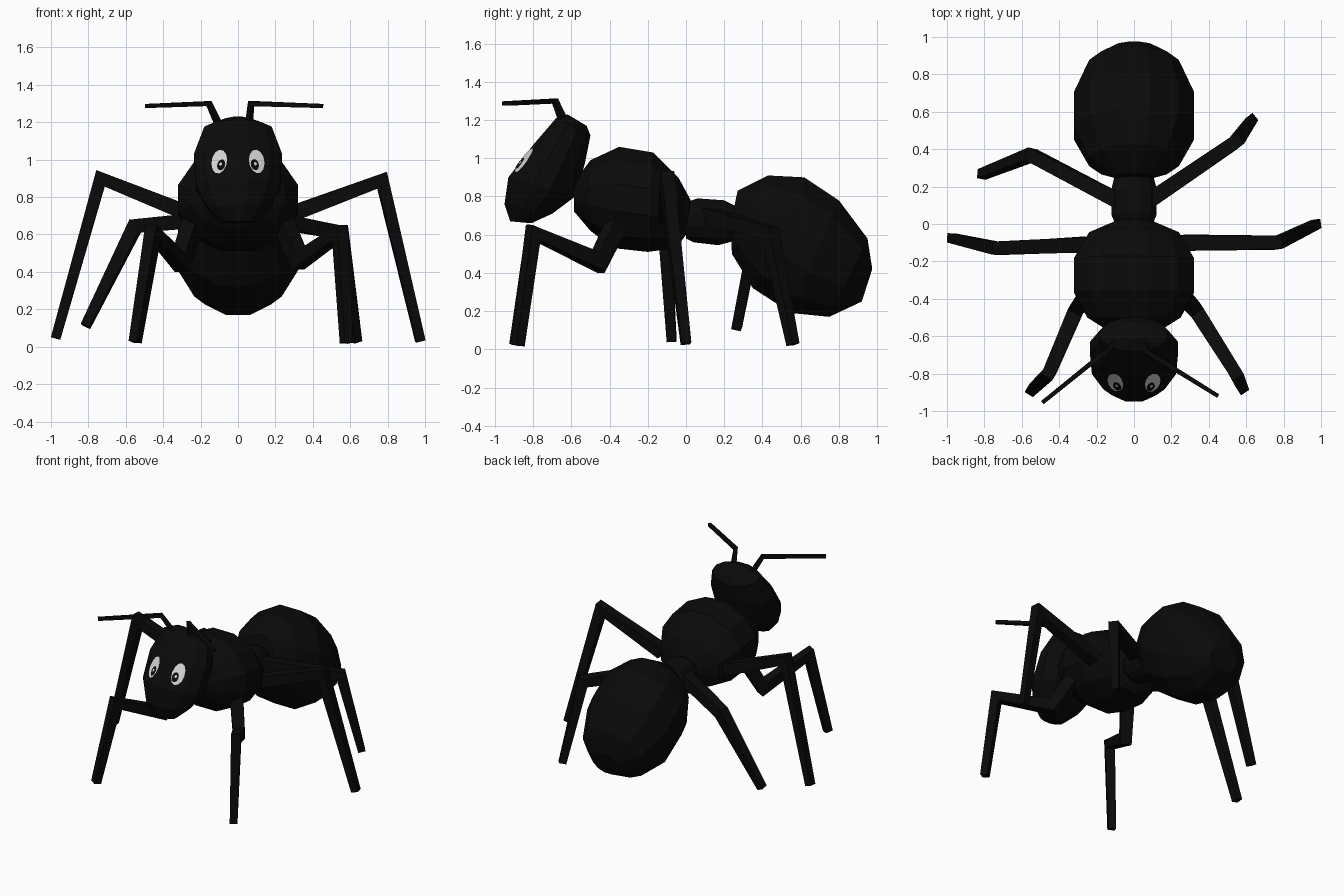
import bpy, bmesh, math
from mathutils import Vector
from mathutils.bvhtree import BVHTree

if "Cube" in bpy.data.objects:
    bpy.data.objects.remove(bpy.data.objects["Cube"])


def material(name, rgb):
    m = bpy.data.materials.new(name)
    m.diffuse_color = (*rgb, 1)
    m.use_nodes = True
    m.node_tree.nodes["Principled BSDF"].inputs["Base Color"].default_value = m.diffuse_color
    return m


BLACK = material("shell_black", (0.003, 0.003, 0.003))
WHITE = material("eye_white", (0.65, 0.65, 0.65))


def finish(bm, name, mat, recalc=True):
    if recalc:
        bmesh.ops.recalc_face_normals(bm, faces=bm.faces)
    me = bpy.data.meshes.new(name)
    bm.to_mesh(me)
    bm.free()
    me.materials.append(mat)
    ob = bpy.data.objects.new(name, me)
    bpy.context.collection.objects.link(ob)
    return ob


def skin(name, rings, mat):
    """Join rings of points with quads and cap both ends."""
    bm = bmesh.new()
    vs = [[bm.verts.new(p) for p in r] for r in rings]
    n = len(vs[0])
    for a, b in zip(vs, vs[1:]):
        for i in range(n):
            j = (i + 1) % n
            bm.faces.new((a[i], a[j], b[j], b[i]))
    bm.faces.new(vs[0])
    bm.faces.new(vs[-1])
    return finish(bm, name, mat)


def body(name, stations, n=12):
    """Each station: upper y, z, lower y, z of the side outline, half width."""
    s = 1 / math.cos(math.pi / n)
    rings = []
    for ty, tz, by, bz, w in stations:
        top, low = Vector((0, ty, tz)), Vector((0, by, bz))
        c, h = (top + low) / 2, (top - low) / 2
        rings.append([c + h * s * math.cos(a) + Vector((w * s * math.sin(a), 0, 0))
                      for a in ((k + 0.5) * 2 * math.pi / n for k in range(n))])
    return skin(name, rings, BLACK)


def limb(name, pts, radii):
    """Square tapered bar along a bent path with mitred joints."""
    pts = [Vector(p) for p in pts]
    ref = Vector((0, 0, 1)).cross(pts[-1] - pts[0])
    rings = []
    for i, p in enumerate(pts):
        d0 = (p - pts[max(i - 1, 0)]).normalized()
        d1 = (pts[min(i + 1, len(pts) - 1)] - p).normalized()
        t = (d0 + d1).normalized()
        side = (ref - t * ref.dot(t)).normalized()
        up = t.cross(side)
        miter = min(1.4, 1 / max(0.3, t.dot(d1 if i == 0 else d0)))
        r = radii[i]
        rings.append([p + side * r * a + up * r * miter * b
                      for a, b in ((1, 1), (-1, 1), (-1, -1), (1, -1))])
    return skin(name, rings, BLACK)


# Body sections
head = body("head", [
    (-.92, .67, -.81, .66, .09), (-.95, .76, -.70, .71, .16),
    (-.93, .90, -.58, .80, .225), (-.80, 1.07, -.53, .97, .235),
    (-.68, 1.21, -.50, 1.12, .18), (-.62, 1.23, -.52, 1.17, .09)])
body("thorax", [
    (-.59, .87, -.585, .72, .11), (-.50, .99, -.50, .62, .25),
    (-.35, 1.06, -.38, .53, .32), (-.17, 1.03, -.20, .51, .32),
    (-.04, .90, -.05, .53, .24), (.025, .78, 0, .60, .10)])
body("waist", [
    (0, .77, 0, .58, .10), (.06, .79, .04, .56, .12),
    (.20, .78, .17, .545, .12), (.28, .74, .26, .57, .10)])
body("abdomen", [
    (.27, .83, .235, .66, .11), (.43, .91, .24, .50, .24),
    (.62, .90, .35, .32, .32), (.80, .78, .55, .19, .32),
    (.95, .58, .75, .17, .24), (.975, .42, .92, .25, .11)])

# Legs, each in its own stride
leg_r = (.042, .035, .025)
front_r = (.045, .04, .034, .026)
limb("front_leg_left", [(-.24, -.36, .66), (-.31, -.46, .45), (-.455, -.80, .61), (-.55, -.89, .025)], front_r)
limb("front_leg_right", [(.24, -.36, .66), (.33, -.46, .46), (.545, -.80, .61), (.58, -.88, .02)], front_r)
limb("middle_leg_left", [(-.26, -.11, .71), (-.735, -.13, .90), (-.975, -.075, .045)], leg_r)
limb("middle_leg_right", [(.26, -.10, .70), (.77, -.10, .89), (.975, 0, .03)], leg_r)
limb("rear_leg_left", [(-.06, .11, .69), (-.55, .37, .645), (-.815, .265, .11)], leg_r)
limb("rear_leg_right", [(.06, .11, .70), (.545, .44, .61), (.63, .56, .025)], leg_r)

# Antennae
limb("antenna_left", [(-.10, -.63, 1.18), (-.155, -.685, 1.30), (-.49, -.955, 1.287)], (.016, .013, .011))
limb("antenna_right", [(.058, -.64, 1.18), (.07, -.685, 1.30), (.45, -.92, 1.287)], (.016, .013, .011))

# Eyes: thin oval plates laid onto the head surface
tree = BVHTree.FromObject(head, bpy.context.evaluated_depsgraph_get())
OUT, UP = Vector((0, -.78, .63)).normalized(), Vector((0, .63, .78)).normalized()


def oval(name, x, du, rx, ru, lift, mat, n=12):
    c = Vector((x, -.86, 1.0)) + UP * du
    bm = bmesh.new()

    def drop(a, k):
        p = c + Vector((rx * k * math.cos(a), 0, 0)) + UP * ru * k * math.sin(a)
        hit = tree.ray_cast(p + OUT * .5, -OUT)[0]
        return bm.verts.new((hit or p) + OUT * lift)

    mid = drop(0, 0)
    rings = [[drop(i * 2 * math.pi / n, k) for i in range(n)] for k in (.5, 1)]
    for i in range(n):
        j = (i + 1) % n
        bm.faces.new((mid, rings[0][i], rings[0][j]))
        bm.faces.new((rings[0][i], rings[1][i], rings[1][j], rings[0][j]))
    bm.normal_update()
    if sum(f.normal.dot(OUT) for f in bm.faces) < 0:
        bmesh.ops.reverse_faces(bm, faces=bm.faces)
    return finish(bm, name, mat, recalc=False)


for side, s in (("left", -1), ("right", 1)):
    oval("eye_" + side, s * .10, 0, .042, .078, .004, WHITE)
    oval("pupil_" + side, s * .09, -.027, .022, .036, .007, BLACK)
    oval("eye_glint_" + side, s * .093, -.022, .008, .011, .009, WHITE, 8)
